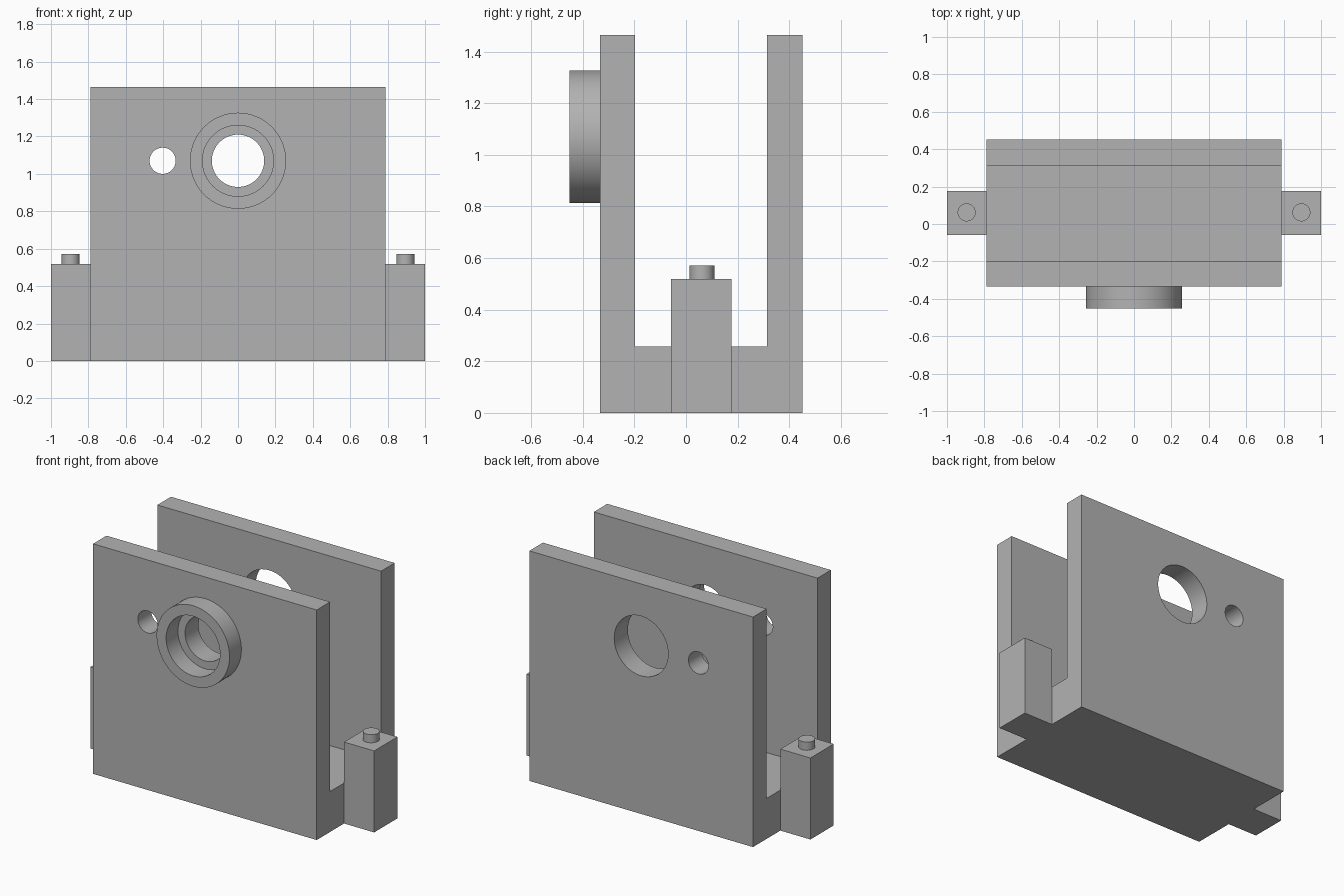
import bpy
import bmesh
import math
from mathutils import Matrix, Vector

if "Cube" in bpy.data.objects:
    bpy.data.objects.remove(bpy.data.objects["Cube"])

# Single flat grey
grey = bpy.data.materials.new("plain grey")
grey.use_nodes = True
colour = (0.45, 0.45, 0.45, 1)
grey.diffuse_color = colour
grey.node_tree.nodes["Principled BSDF"].inputs["Base Color"].default_value = colour

HALF_WIDTH = 0.788
FRONT, FRONT_IN, BACK_IN, BACK = -0.333, -0.198, 0.314, 0.451
TOP, FLOOR = 1.465, 0.258
BORE_Z = 1.07
POST_Y = 0.059


def finish(name, bm):
    bmesh.ops.recalc_face_normals(bm, faces=bm.faces)
    mesh = bpy.data.meshes.new(name)
    bm.to_mesh(mesh)
    bm.free()
    mesh.materials.append(grey)
    obj = bpy.data.objects.new(name, mesh)
    bpy.context.collection.objects.link(obj)
    return obj


def smooth(obj):
    bpy.ops.object.select_all(action="DESELECT")
    obj.select_set(True)
    bpy.context.view_layer.objects.active = obj
    bpy.ops.object.shade_smooth_by_angle(angle=math.radians(30))


def box(name, low, high):
    low, high = Vector(low), Vector(high)
    bm = bmesh.new()
    bmesh.ops.create_cube(bm, size=1, matrix=Matrix.Translation((low + high) / 2)
                          @ Matrix.Diagonal((*(high - low), 1)))
    return finish(name, bm)


def cylinder(name, centre, radius, length, along_y=False):
    bm = bmesh.new()
    turn = Matrix.Rotation(math.pi / 2 if along_y else 0, 4, "X")
    bmesh.ops.create_cone(bm, cap_ends=True, segments=64, radius1=radius,
                          radius2=radius, depth=length,
                          matrix=Matrix.Translation(centre) @ turn)
    return finish(name, bm)


def drill(obj, x, radius, y0, y1):
    cutter = cylinder("cutter", (x, (y0 + y1) / 2, BORE_Z), radius, y1 - y0, True)
    cutter.hide_render = True
    mod = obj.modifiers.new("hole", "BOOLEAN")
    mod.operation = "DIFFERENCE"
    mod.solver = "EXACT"
    mod.object = cutter
    bpy.ops.object.select_all(action="DESELECT")
    bpy.context.view_layer.objects.active = obj
    obj.select_set(True)
    bpy.ops.object.modifier_apply(modifier=mod.name)
    bpy.data.objects.remove(cutter)


# U-shaped bracket: side profile extruded across the width
profile = [(FRONT, 0), (BACK, 0), (BACK, TOP), (BACK_IN, TOP),
           (BACK_IN, FLOOR), (FRONT_IN, FLOOR), (FRONT_IN, TOP), (FRONT, TOP)]
bm = bmesh.new()
side = bm.faces.new([bm.verts.new((-HALF_WIDTH, y, z)) for y, z in profile])
swept = bmesh.ops.extrude_face_region(bm, geom=[side])["geom"]
bmesh.ops.translate(bm, vec=(2 * HALF_WIDTH, 0, 0),
                    verts=[g for g in swept if isinstance(g, bmesh.types.BMVert)])
bracket = finish("bracket", bm)

# Front bore, wider rear bore and the small pin hole through both walls
drill(bracket, 0, 0.14, FRONT - 0.1, FRONT_IN + 0.1)
drill(bracket, 0, 0.19, BACK_IN - 0.1, BACK + 0.1)
drill(bracket, -0.403, 0.07, FRONT - 0.1, BACK + 0.1)
smooth(bracket)

# Raised collar around the front bore
collar = cylinder("front_collar", (0, (FRONT - 0.452) / 2, BORE_Z), 0.257,
                  FRONT + 0.452, True)
drill(collar, 0, 0.19, -0.6, FRONT + 0.1)
smooth(collar)

# Side posts with locating pins
for label, sign in (("left", 1), ("right", -1)):
    ends = sorted((sign * HALF_WIDTH, sign))
    box(label + "_post", (ends[0], POST_Y - 0.117, 0), (ends[1], POST_Y + 0.117, 0.519))
    smooth(cylinder(label + "_pin", (sign * 0.895, POST_Y + 0.003, 0.545), 0.048, 0.052))
